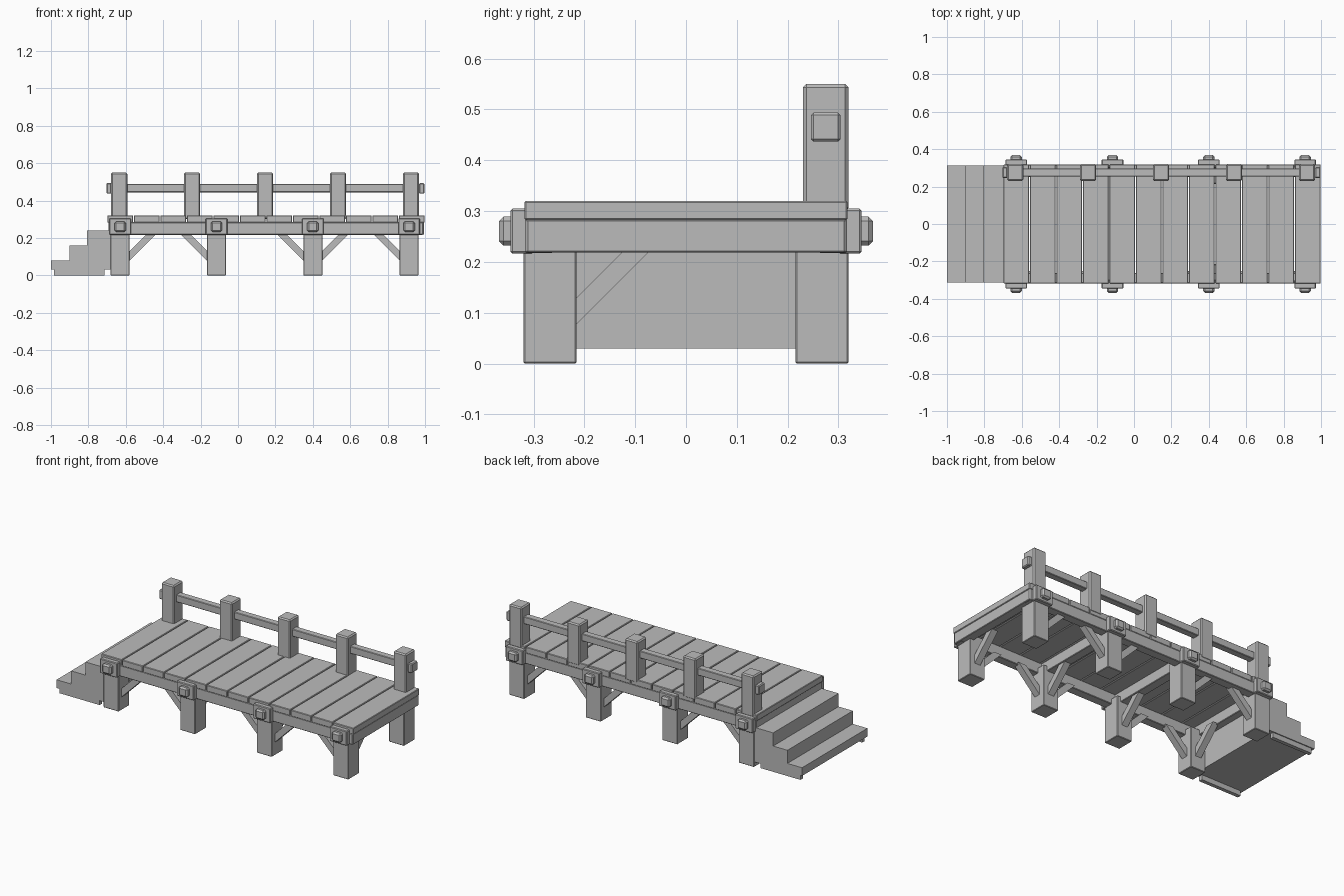
import bpy, bmesh, math
from mathutils import Vector

if "Cube" in bpy.data.objects:
    bpy.data.objects.remove(bpy.data.objects["Cube"])

mat = bpy.data.materials.new("plain grey")
mat.diffuse_color = (0.5, 0.5, 0.5, 1)
mat.use_nodes = True
mat.node_tree.nodes["Principled BSDF"].inputs["Base Color"].default_value = mat.diffuse_color


def finish(name, bm):
    bmesh.ops.recalc_face_normals(bm, faces=bm.faces)
    me = bpy.data.meshes.new(name)
    bm.to_mesh(me)
    bm.free()
    me.materials.append(mat)
    ob = bpy.data.objects.new(name, me)
    bpy.context.collection.objects.link(ob)
    return ob


def box(name, x, y, z, bevel=0.0):
    """Box between (min, max) pairs, with optional chamfered edges."""
    bm = bmesh.new()
    bmesh.ops.create_cube(bm, size=1)
    for v in bm.verts:
        for i, (a, b) in enumerate((x, y, z)):
            v.co[i] = (a + b) / 2 + v.co[i] * (b - a)
    if bevel:
        bmesh.ops.bevel(bm, geom=list(bm.edges), offset=bevel, segments=1,
                        affect='EDGES', clamp_overlap=True)
    return finish(name, bm)


def span(c, w):
    return (c - w / 2, c + w / 2)


def side(s, a, b):
    return tuple(sorted((s * a, s * b)))


def brace(name, origin, d, across):
    """Diagonal strut leaving a post face in direction d, up to the beam."""
    o, d, w = Vector(origin), Vector(d), Vector(across) * 0.02
    prof = [(-0.01, 0.068), (0.147, 0.225), (0.095, 0.225), (-0.01, 0.12)]
    bm = bmesh.new()
    rings = []
    for s in (-1, 1):
        rings.append([bm.verts.new(o + d * u + w * s + Vector((0, 0, h))) for u, h in prof])
        bm.faces.new(rings[-1])
    for i in range(4):
        j = (i + 1) % 4
        bm.faces.new((rings[0][i], rings[0][j], rings[1][j], rings[1][i]))
    finish(name, bm)


POSTS = [-0.63, -0.115, 0.4, 0.915]

# Deck planks
pitch = 1.7 / 12
for i in range(12):
    x0 = -0.70 + i * pitch
    box("deck_plank", (x0 + 0.002, x0 + pitch - 0.002), (-0.318, 0.318), (0.282, 0.32), 0.003)

# Long side beams and cross beams
for s in (-1, 1):
    box("side_beam", (-0.685, 0.99), side(s, 0.262, 0.317), (0.217, 0.284), 0.003)
for x in (-0.665, -0.115, 0.4, 0.967):
    box("cross_beam", span(x, 0.056), (-0.314, 0.314), (0.218, 0.283), 0.003)

# Support posts with square plates and bolts
for s in (-1, 1):
    for i, x in enumerate(POSTS):
        box("support_post", span(x, 0.102), side(s, 0.215, 0.32), (0, 0.25), 0.003)
        box("bolt_plate", span(x, 0.116), side(s, 0.30, 0.345), (0.216, 0.305), 0.004)
        box("bolt_head", span(x, 0.06), side(s, 0.33, 0.368), (0.232, 0.289), 0.009)
        if i in (0, 2):
            brace("side_brace", (x + 0.05, s * 0.27, 0), (1, 0, 0), (0, 1, 0))
        if i > 0:
            brace("side_brace", (x - 0.05, s * 0.27, 0), (-1, 0, 0), (0, 1, 0))
for x in POSTS:
    brace("cross_brace", (x, -0.215, 0), (0, 1, 0), (1, 0, 0))

# Railing
for i in range(5):
    box("rail_post", span(-0.635 + 0.39 * i, 0.086), (0.23, 0.32), (0.30, 0.55), 0.007)
box("rail", (-0.69, 0.98), span(0.275, 0.042), span(0.466, 0.044), 0.003)
for x in (-0.69, 0.982):
    box("rail_end", span(x, 0.028), span(0.275, 0.058), span(0.465, 0.057), 0.005)

# Steps
for x0, z0, z1 in ((-1.0, 0.03, 0.08), (-0.902, 0.08, 0.16), (-0.806, 0.16, 0.24)):
    box("step", (x0, -0.68), (-0.314, 0.314), (z0, z1))
for s in (-1, 1):
    box("step_runner", (-0.985, -0.715), side(s, 0.285, 0.308), (0, 0.032))
